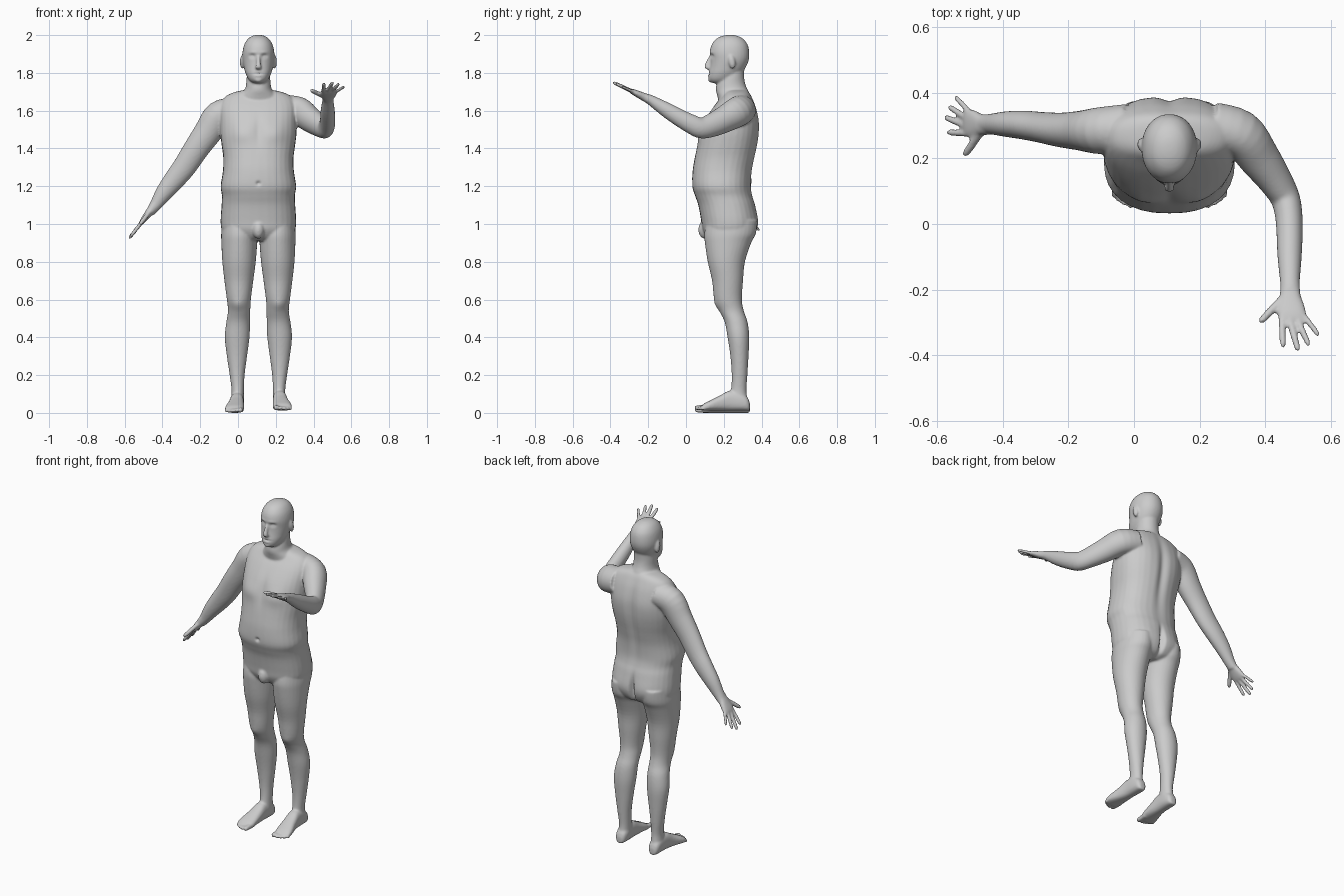
import bpy, bmesh, math
from mathutils import Vector, Matrix

C = 0.108                      # body centre line in x
X, Y, Z = Vector((1, 0, 0)), Vector((0, 1, 0)), Vector((0, 0, 1))
bm = bmesh.new()


def dense(rows, n=4):
    """Catmull-Rom interpolation of section rows."""
    out = []
    for i in range(len(rows) - 1):
        a, b, c, d = (rows[min(max(i + k, 0), len(rows) - 1)] for k in (-1, 0, 1, 2))
        for j in range(n):
            t = j / n
            out.append([0.5 * (2*q + (r - p)*t + (2*p - 5*q + 4*r - s)*t*t + (3*q - p - 3*r + s)*t**3)
                        for p, q, r, s in zip(a, b, c, d)])
    return out + [list(rows[-1])]


def loft(rows, side=X, axis=None, power=2.0, seg=32):
    """Closed skin over rows of (x, y, z, side radius, other radius)."""
    rows = dense(rows)
    pts = [Vector(r[:3]) for r in rows]
    rings = []
    for i, r in enumerate(rows):
        t = axis or (pts[min(i + 1, len(pts) - 1)] - pts[max(i - 1, 0)]).normalized()
        u = (side - t * side.dot(t)).normalized()
        v = t.cross(u)
        ring = []
        for k in range(seg):
            a = 2 * math.pi * k / seg
            c, s = math.cos(a), math.sin(a)
            cu = math.copysign(abs(c) ** (2 / power), c) * max(r[3], .002)
            sv = math.copysign(abs(s) ** (2 / power), s) * max(r[4], .002)
            ring.append(bm.verts.new(pts[i] + u * cu + v * sv))
        rings.append(ring)
    for a, b in zip(rings, rings[1:]):
        for k in range(seg):
            bm.faces.new((a[k], a[(k + 1) % seg], b[(k + 1) % seg], b[k]))
    bm.faces.new(rings[0][::-1])
    bm.faces.new(rings[-1])


def stack(rows, power=2.0):
    """Upright loft from (z, x min, x max, y front, y back)."""
    loft([((x0 + x1) / 2, (f + b) / 2, z, (x1 - x0) / 2, (b - f) / 2)
          for z, x0, x1, f, b in rows], X, Z, power)


def blob(loc, size, rot=0.0):
    m = Matrix.Translation(loc) @ Matrix.Rotation(rot, 4, 'X') @ Matrix.Diagonal((*size, 1))
    bmesh.ops.create_uvsphere(bm, u_segments=24, v_segments=16, radius=1, matrix=m)


def digit(a, b, r, side):
    """Rounded finger or toe."""
    rows = [(*a.lerp(b, t), r * k, r * k) for t, k in
            ((0, 1.1), (.3, 1.0), (.6, 1.0), (.85, .92), (.95, .7), (1, .25))]
    loft(rows, side, None, 2, 14)


def hand(w, d, s):
    """Spread hand: wrist point, finger direction, direction to the little finger."""
    d = d.normalized()
    at = lambda along, lat: w + d * along + s * lat
    palm = [(-.02, 0, .029, .025), (.02, 0, .032, .022), (.05, .002, .040, .019),
            (.08, .004, .045, .016), (.10, .006, .040, .012), (.108, .006, .03, .006)]
    loft([(*at(a, l), hw, th) for a, l, hw, th in palm], s, d, 2.3)
    for a0, l0, a1, l1, r in ((.09, -.026, .197, -.022, .0105), (.095, -.004, .210, .025, .0108),
                              (.09, .018, .192, .058, .0102), (.08, .036, .157, .088, .0092),
                              (.025, -.018, .112, -.094, .0125)):
        digit(at(a0, l0), at(a1, l1), r, s)


# torso
stack([(z, C - h, C + h, f, b) for z, h, f, b in (
    (1.712, .06, .22, .32), (1.697, .13, .205, .335), (1.67, .18, .185, .35), (1.62, .202, .145, .37),
    (1.55, .203, .10, .385), (1.48, .202, .075, .386), (1.42, .195, .06, .379), (1.35, .186, .046, .364),
    (1.28, .188, .035, .35), (1.20, .20, .033, .345), (1.15, .193, .048, .352), (1.10, .195, .065, .367),
    (1.02, .20, .08, .38), (.97, .195, .088, .374), (.93, .17, .11, .35), (.91, .12, .14, .31))], 2.35)

# neck
stack([(z, C - h, C + h, f, b) for z, h, f, b in (
    (1.84, .055, .20, .31), (1.78, .062, .18, .308), (1.74, .065, .162, .315),
    (1.71, .073, .158, .328), (1.68, .10, .165, .342), (1.64, .13, .175, .35))])

# head
stack([(z, C - h, C + h, f, b) for z, h, f, b in (
    (2.001, .012, .22, .25), (1.995, .034, .19, .275), (1.98, .056, .16, .303), (1.95, .075, .136, .326),
    (1.91, .084, .126, .335), (1.87, .084, .130, .333), (1.83, .077, .126, .317), (1.80, .069, .120, .295),
    (1.77, .055, .119, .27), (1.752, .038, .13, .24), (1.745, .02, .15, .21))], 2.1)

# nose, chin, ears, groin
loft([(C, .133, 1.893, .008, .008), (C, .122, 1.865, .010, .013), (C, .112, 1.838, .014, .015),
      (C, .113, 1.826, .017, .013), (C, .122, 1.818, .010, .008)], X, Z)
blob((C, .131, 1.765), (.022, .014, .016))
blob((C, .10, .97), (.032, .035, .048))
for s in (-1, 1):
    blob((C + s * .086, .243, 1.858), (.012, .018, .037), .2)

# legs and feet
for s in (-1, 1):
    lift = .012 if s > 0 else 0
    stack([(z, C + s * u if s > 0 else C - w, C + w if s > 0 else C - u, f, b) for z, u, w, f, b in (
        (1.02, .02, .19, .11, .37), (.95, .004, .197, .097, .368), (.90, .006, .196, .10, .345),
        (.80, .014, .191, .115, .312), (.70, .027, .18, .138, .302), (.60, .04, .167, .15, .296),
        (.54, .043, .161, .177, .306), (.48, .044, .17, .205, .326), (.40, .047, .178, .22, .335),
        (.30, .06, .167, .235, .331), (.20, .073, .152, .242, .325), (.12, .077, .142, .238, .32),
        (.07, .077, .145, .225, .325), (.03, .08, .143, .22, .325))])
    loft([(C + s * u, y, lift + h / 2, w, h / 2) for y, u, w, h in (
        (.338, .112, .015, .04), (.325, .112, .03, .07), (.29, .112, .036, .095), (.23, .114, .037, .105),
        (.18, .118, .042, .08), (.13, .125, .049, .055), (.10, .128, .049, .04), (.085, .129, .043, .028))],
        X, Y, 2.5)
    for u, y, r in ((.092, .045, .0145), (.115, .047, .0105), (.134, .055, .010),
                    (.151, .066, .0095), (.166, .08, .009)):
        digit(Vector((C + s * u, .12, lift + .018)), Vector((C + s * (u + .004), y, lift + r)), r, X)

# lowered arm
loft([(-.02, .29, 1.60, .075, .07), (-.10, .285, 1.572, .072, .08), (-.16, .285, 1.485, .061, .074),
      (-.22, .287, 1.40, .053, .067), (-.282, .295, 1.305, .047, .062), (-.335, .302, 1.237, .044, .056),
      (-.39, .305, 1.168, .039, .046), (-.44, .305, 1.095, .031, .031), (-.465, .305, 1.062, .031, .024)], Y)
hand(Vector((-.45, .302, 1.087)), Vector((-.12, 0, -.155)), Y)

# raised arm
loft([(.24, .30, 1.61, .07, .075), (.325, .275, 1.595, .07, .08), (.38, .205, 1.555, .063, .071),
      (.43, .135, 1.522, .052, .062), (.461, .08, 1.508, .045, .055), (.472, .03, 1.528, .042, .051),
      (.475, -.03, 1.56, .040, .046), (.475, -.10, 1.602, .037, .040), (.476, -.18, 1.652, .030, .028),
      (.476, -.21, 1.668, .031, .023)], X)
hand(Vector((.477, -.20, 1.662)), Vector((0, -.19, .09)), X)

# merge the parts into one skin
bmesh.ops.recalc_face_normals(bm, faces=bm.faces)
raw = bpy.data.meshes.new("body_parts")
bm.to_mesh(raw)
bm.free()
body = bpy.data.objects.new("body", raw)
bpy.context.collection.objects.link(body)
rm = body.modifiers.new("skin", 'REMESH')
rm.mode, rm.voxel_size = 'VOXEL', .006
sm = body.modifiers.new("soften", 'SMOOTH')
sm.factor, sm.iterations = .5, 6
dg = bpy.context.evaluated_depsgraph_get()
skin = bpy.data.meshes.new_from_object(body.evaluated_get(dg))
body.modifiers.clear()
body.data = skin

# soft sculpting: x offset (mirrored), y, z, radii, push in y
strokes = (
    (.033, .13, 1.889, .017, .03, .011, .011),     # eye sockets
    (.032, .12, 1.908, .024, .03, .007, -.004),    # brows
    (.033, .14, 1.886, .009, .03, .006, -.004),    # eyes
    (0, .118, 1.795, .024, .03, .004, .007),       # mouth
    (0, .118, 1.785, .018, .03, .005, -.004),      # lower lip
    (.09, .08, 1.48, .06, .09, .05, -.012),        # chest
    (0, .08, 1.50, .02, .09, .09, .006),           # breastbone
    (0, .385, 1.42, .025, .08, .22, -.014),        # spine
    (.10, .385, 1.53, .06, .08, .08, .004),        # shoulder blades
    (0, .37, 1.00, .014, .09, .07, -.03),          # seat cleft
    (.09, .375, 1.01, .06, .08, .06, .006),        # buttocks
    (0, .035, 1.215, .011, .04, .010, .012),       # navel
    (.11, .16, .57, .03, .05, .03, -.006))         # kneecaps
for v in skin.vertices:
    dy = 0
    for x, y, z, rx, ry, rz, push in strokes:
        q = ((abs(v.co.x - C) - x) / rx) ** 2 + ((v.co.y - y) / ry) ** 2 + ((v.co.z - z) / rz) ** 2
        if q < 9:
            dy += push * math.exp(-q)
    v.co.y += dy
skin.polygons.foreach_set("use_smooth", [True] * len(skin.polygons))
skin.update()
